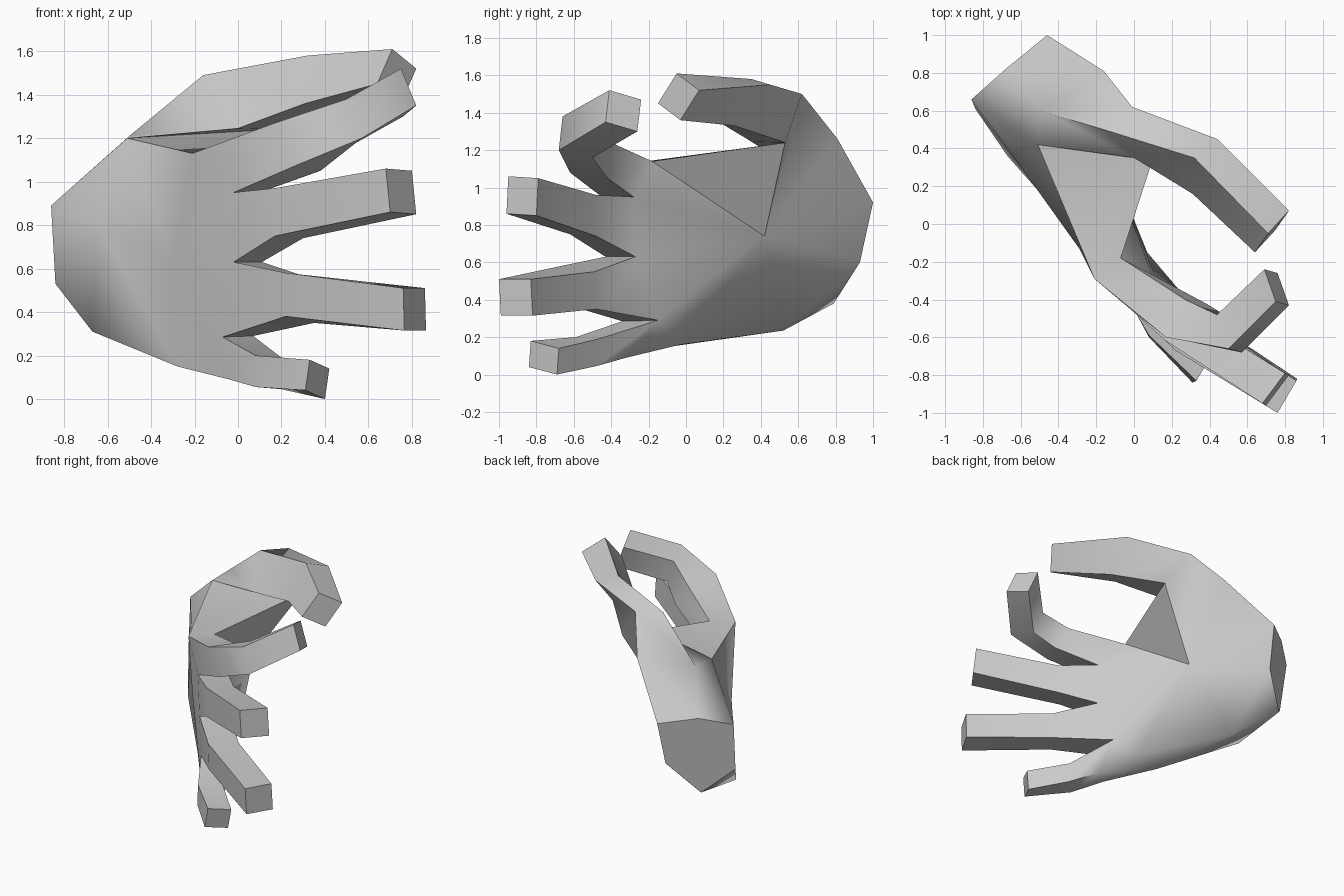
import bpy, bmesh, math
from mathutils import Vector

if "Cube" in bpy.data.objects:
    bpy.data.objects.remove(bpy.data.objects["Cube"])

bm = bmesh.new()
v = {}

def add(**points):
    for name, co in points.items():
        v[name] = bm.verts.new(co)

def faces(text):
    for group in text.split(","):
        face = bm.faces.new([v[n] for n in group.split()])
    return face

# wrist and heel of the hand
add(W1=(-.86, .66, .89), Wt=(-.68, .82, .95), W2=(-.46, 1, .92), W3=(-.48, .93, .60),
    W5=(-.68, .79, .38), W4=(-.84, .61, .53), H=(-.67, .36, .31), G=(-.28, -.08, .15),
    Gi=(-.47, .52, .235), L=(-.06, -.03, .16))
# thumb base and the web towards the index finger
add(F=(-.50, .60, 1.21), E=(-.16, .81, 1.26), P=(-.51, .42, 1.20),
    A1=(-.16, .50, 1.49), B1=(-.01, .62, 1.50), C1=(.0, .35, 1.245), D1=(.16, .53, 1.24))
# back and palm centres
add(M=(-.64, .36, .80), N=(-.29, -.13, .62), S=(-.16, .42, .74))
# knuckle line: outer and inner crotch points between fingers
add(Q=(-.21, -.29, 1.13), R=(-.07, -.18, 1.14), K1=(-.02, -.45, .95), K1i=(.10, -.28, .95),
    K2=(-.02, -.43, .63), K2i=(.11, -.27, .63), K3=(-.07, -.34, .285), K3i=(.07, -.15, .29),
    J=(-.04, -.38, .09), Ji=(.07, -.32, .09))

# wrist cap, with a crisp rim
cap = faces("W1 Wt W2 W3 W5 W4")
# thumb mound and web
faces("W1 Wt F, Wt W2 E F, F E B1 A1, F A1 C1 P, P Q D1, P D1 C1, Q R D1")
# back of the hand
faces("W1 F P M, W1 M W4, W4 M H, W4 H W5, M P N, P Q N, Q K1 N, N K1 K2, N K2 K3, N K3 J G, M N G, M G H")
# palm
faces("R D1 S, R S K1i, K1i S K2i, K2i S K3i, K3i S L, K3i L Ji, D1 B1 S, B1 E S, "
      "E W2 S, W2 W3 S, W3 Gi S, W3 W5 Gi, S Gi L")
# little-finger edge
faces("W5 H Gi, H G Gi, G L Gi, G J Ji L")

def finger(base, sections):
    """Loft four-sided sections (three corners each) from a base ring and cap the tip."""
    prev = [v[n] for n in base.split()]
    for a, b, c in sections:
        a, b, c = Vector(a), Vector(b), Vector(c)
        ring = [bm.verts.new(p) for p in (a, b, b + c - a, c)]
        for i in range(4):
            j = (i + 1) % 4
            bm.faces.new((prev[i], prev[j], ring[j], ring[i]))
        prev = ring
    bm.faces.new(prev)

# thumb
finger("A1 B1 D1 C1", [((.32, .35, 1.58), (.44, .45, 1.55), (.31, .16, 1.36)),
                       ((.71, -.05, 1.61), (.82, .07, 1.52), (.64, -.15, 1.45))])
# index finger
finger("Q R K1i K1", [((.17, -.60, 1.27), (.27, -.40, 1.24), (.28, -.62, 1.08)),
                      ((.50, -.66, 1.38), (.44, -.48, 1.34), (.57, -.68, 1.20)),
                      ((.75, -.41, 1.52), (.69, -.24, 1.47), (.82, -.43, 1.35))])
# middle finger
finger("K1 K1i K2i K2", [((.17, -.62, .97), (.30, -.48, .96), (.17, -.62, .75)),
                         ((.68, -.95, 1.06), (.80, -.79, 1.05), (.70, -.96, .86))])
# ring finger
finger("K2 K2i K3i K3", [((.22, -.67, .58), (.35, -.49, .55), (.22, -.66, .38)),
                         ((.76, -1.0, .51), (.86, -.83, .51), (.765, -.99, .315))])
# little finger
finger("K3 K3i Ji J", [((.08, -.59, .20), (.20, -.47, .19), (.08, -.60, .055)),
                       ((.33, -.83, .18), (.42, -.68, .14), (.31, -.84, .04))])

bmesh.ops.recalc_face_normals(bm, faces=bm.faces)
for edge in cap.edges:
    edge.smooth = False
mesh = bpy.data.meshes.new("hand")
bm.to_mesh(mesh)
bm.free()
hand = bpy.data.objects.new("hand", mesh)
bpy.context.collection.objects.link(hand)
bpy.context.view_layer.objects.active = hand
hand.select_set(True)
bpy.ops.object.shade_smooth_by_angle(angle=math.radians(66))
